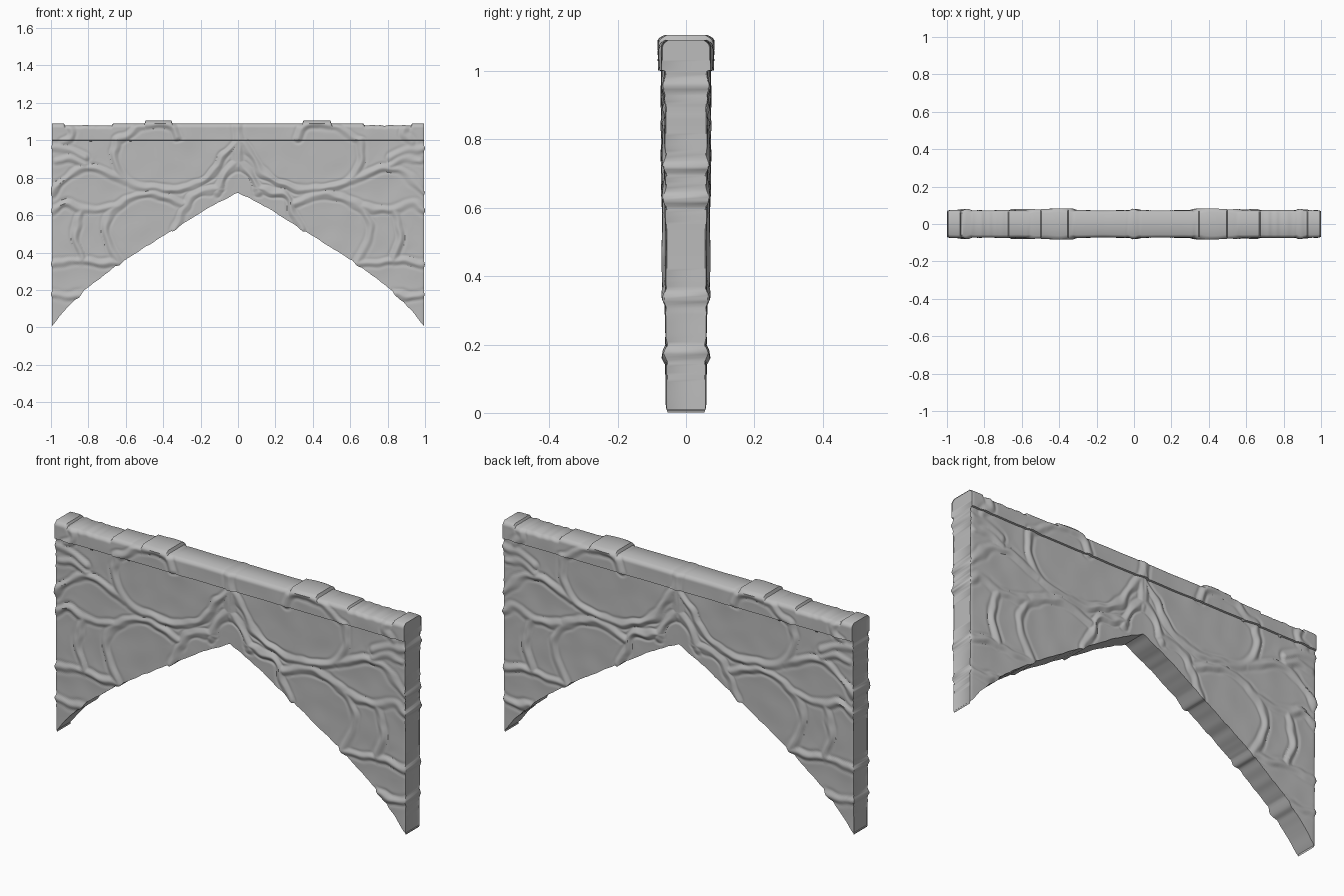
import bpy, bmesh, math
from mathutils import Vector, noise, kdtree, geometry

default = bpy.data.objects.get("Cube")
if default:
    bpy.data.objects.remove(default)

COLUMNS, WALL_ROWS, CAP_ROWS = 320, 110, 14
CAP_BASE = 1.0

# Underside of the arch, from the pointed crown out to the foot (|x|, z)
ARCH = [(0, .72), (.15, .645), (.35, .52), (.63, .345), (.82, .2), (.93, .09), (1, .01)]

# Raised mortar seams between the stones, on one half (|x|, z)
SEAMS = [
    [(.11, .72), (.08, .82), (0, .88)],
    [(0, .86), (.01, .96), (0, 1.08)],
    [(.65, 1), (.67, .9), (.6, .77), (.47, .74), (.26, .74), (.13, .82), (.08, .92), (.01, .99)],
    [(.65, 1), (.57, 1.04), (.5, 1.09), (.35, 1.09), (.32, 1.01)],
    [(.34, .52), (.29, .62), (.26, .71), (.1, .74)],
    [(.3, .66), (.47, .73), (.66, .65), (.72, .54), (.68, .42), (.63, .34)],
    [(1, .72), (.93, .79), (.82, .87), (.66, .81), (.6, .78)],
    [(1, .62), (.93, .68), (.84, .62), (.66, .64)],
    [(.84, .62), (.88, .5), (.83, .36)],
    [(1, .34), (.84, .36), (.72, .34), (.63, .34)],
    [(1, .18), (.9, .16), (.84, .18)],
    [(1, .96), (.9, .95), (.82, .91)],
    [(.97, .89), (.89, .91), (.82, .87)],
    [(.9, 1.08), (.88, 1.03), (.93, .99)],
]


def lerp_table(table, x):
    """Read a piecewise linear table."""
    for (x0, z0), (x1, z1) in zip(table, table[1:]):
        if x <= x1:
            return z0 + (z1 - z0) * (x - x0) / (x1 - x0)
    return table[-1][1]


def smooth_path(points):
    """Round the corners of a path by repeated corner cutting."""
    pts = [Vector((x, 0, z)) for x, z in points]
    for _ in range(3):
        cut = [pts[0]]
        for a, b in zip(pts, pts[1:]):
            cut += [a.lerp(b, .25), a.lerp(b, .75)]
        pts = cut + [pts[-1]]
    return pts


# Dense samples of every seam for quick distance lookups
samples = []
for seam in SEAMS:
    path = smooth_path(seam)
    for a, b in zip(path, path[1:]):
        steps = max(1, int((b - a).length / .003))
        samples += [a.lerp(b, i / steps) for i in range(steps + 1)]
tree = kdtree.KDTree(len(samples))
for i, point in enumerate(samples):
    tree.insert(point, i)
tree.balance()


def bell(d, width):
    return math.exp(-(d / width) ** 2)


def relief(x, z):
    """Height of the carved surface: a ridge with a crease beside it."""
    wobble = noise.noise(Vector((x * 14, 3, z * 14))) * .012
    d = tree.find((abs(x) + wobble, 0, z + wobble))[2]
    strength = .8 + .5 * noise.noise(Vector((x * 6, 0, z * 6)))
    ridge = .008 * bell(d, .013) + .003 * bell(d, .05) - .004 * bell(d - .026, .007)
    chips = noise.noise(Vector((x * 9, 7, z * 9))) * .002
    return ridge * strength + chips


def top_height(x):
    """Coping blocks of slightly different heights."""
    a = abs(x)
    if .35 < a < .5:
        return 1.105
    if .67 < a < .93:
        return 1.08 + .005 * noise.noise(Vector((x * 30, 0, 0)))
    return 1.09


def half_depth(x, z, top):
    """Half thickness of the wall and of the overhanging coping."""
    y = .058 + .006 * min(1, max(0, z))
    y += relief(x, z)
    edge = min(1, (1 - abs(x)) / .02)
    y -= .005 * (1 - edge) ** 2
    if z > CAP_BASE:
        y += .009
        y -= .016 * max(0, 1 - (top - z) / .02) ** 2
    return y


def column(x):
    """Points of one upright edge, from the arch to the coping top."""
    low = lerp_table(ARCH, abs(x))
    low -= max(0, relief(x, low)) * 1.2 + .004 * noise.noise(Vector((x * 25, 0, 0)))
    top = top_height(x)
    heights = [low + (CAP_BASE - low) * i / WALL_ROWS for i in range(WALL_ROWS + 1)]
    heights += [CAP_BASE + .002 + (top - CAP_BASE - .002) * i / CAP_ROWS for i in range(CAP_ROWS + 1)]
    points = []
    for z in heights:
        # The end faces swell a little where seams wrap round them
        px = x
        if abs(x) > .999:
            px = x * (.991 + min(.009, max(0, relief(x, z))))
        points.append((px, half_depth(x, z, top), z))
    return points


# Carved wall: matching front and back sheets joined round all edges
bm = bmesh.new()
front, back = [], []
for i in range(COLUMNS + 1):
    pts = column(2 * i / COLUMNS - 1)
    front.append([bm.verts.new((x, -y, z)) for x, y, z in pts])
    back.append([bm.verts.new(p) for p in pts])
rows = len(front[0])
for i in range(COLUMNS):
    for j in range(rows - 1):
        bm.faces.new((front[i][j], front[i + 1][j], front[i + 1][j + 1], front[i][j + 1]))
        bm.faces.new((back[i][j], back[i][j + 1], back[i + 1][j + 1], back[i + 1][j]))
    for j in (0, rows - 1):
        bm.faces.new((front[i][j], front[i + 1][j], back[i + 1][j], back[i][j]))
for i in (0, COLUMNS):
    for j in range(rows - 1):
        bm.faces.new((front[i][j], front[i][j + 1], back[i][j + 1], back[i][j]))
bmesh.ops.recalc_face_normals(bm, faces=bm.faces[:])

# Ground the feet
drop = min(v.co.z for v in bm.verts)
for v in bm.verts:
    if v.co.z < .1:
        v.co.z -= drop * (1 - v.co.z / .1)
mesh = bpy.data.meshes.new("arched_stone_wall")
bm.to_mesh(mesh)
bm.free()
wall = bpy.data.objects.new("arched_stone_wall", mesh)
bpy.context.collection.objects.link(wall)

# Plain grey stone
stone = bpy.data.materials.new("grey_stone")
stone.use_nodes = True
colour = (.5, .5, .5, 1)
stone.diffuse_color = colour
stone.node_tree.nodes["Principled BSDF"].inputs["Base Color"].default_value = colour
mesh.materials.append(stone)

bpy.context.view_layer.objects.active = wall
wall.select_set(True)
bpy.ops.object.shade_smooth_by_angle(angle=math.radians(40))
